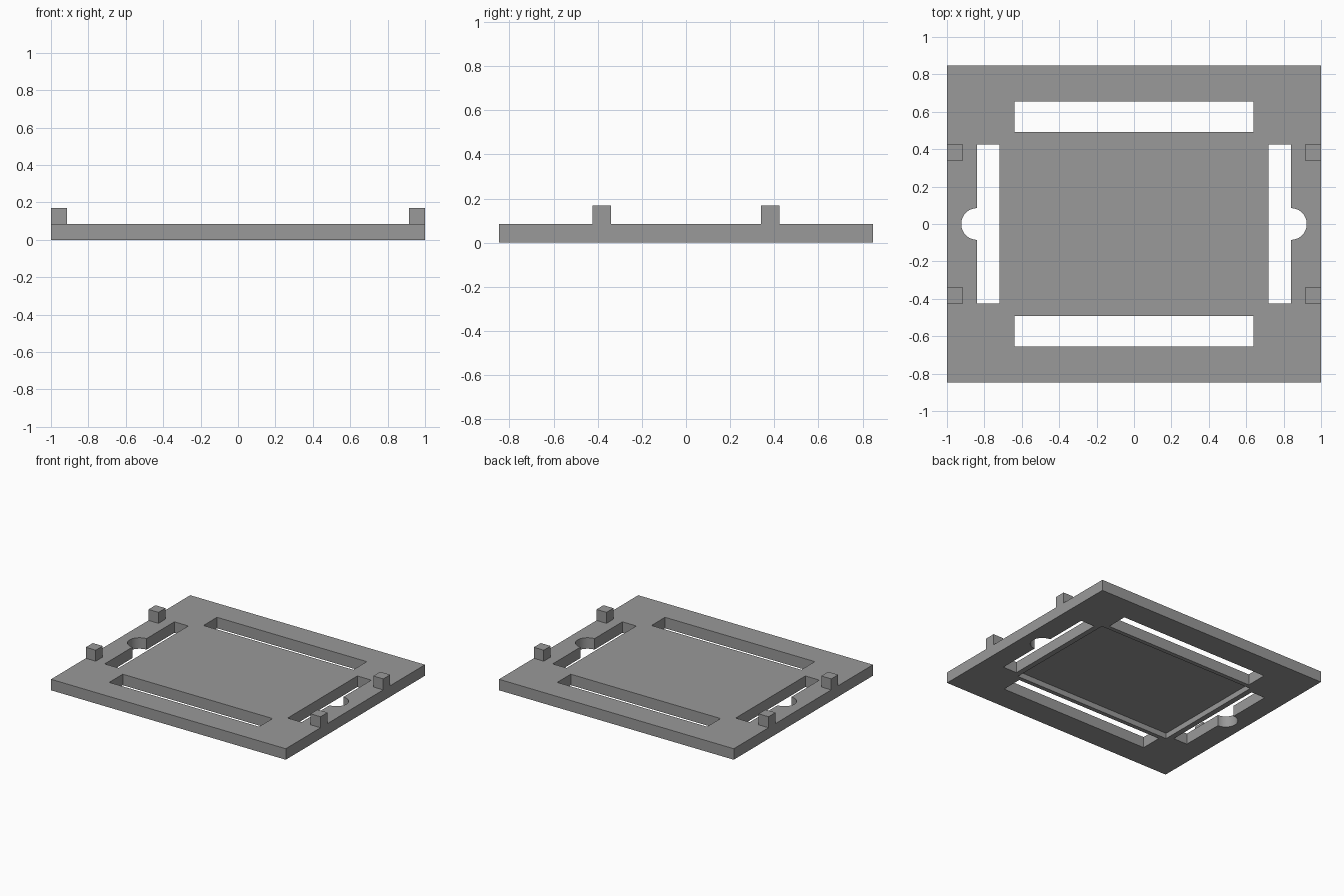
import bpy, bmesh, math

if "Cube" in bpy.data.objects:
    bpy.data.objects.remove(bpy.data.objects["Cube"])

U = 0.0847                     # plate thickness, also the post size
grey = bpy.data.materials.new("grey")
grey.diffuse_color = (0.32, 0.32, 0.32, 1)
grey.use_nodes = True
grey.node_tree.nodes["Principled BSDF"].inputs["Base Color"].default_value = grey.diffuse_color


def prism(name, outline, z0, z1):
    """Extrude a flat outline between two heights."""
    bm = bmesh.new()
    face = bm.faces.new([bm.verts.new((x, y, z0)) for x, y in outline])
    ext = bmesh.ops.extrude_face_region(bm, geom=[face])
    top = [v for v in ext["geom"] if isinstance(v, bmesh.types.BMVert)]
    bmesh.ops.translate(bm, verts=top, vec=(0, 0, z1 - z0))
    bmesh.ops.recalc_face_normals(bm, faces=bm.faces)
    mesh = bpy.data.meshes.new(name)
    bm.to_mesh(mesh)
    bm.free()
    mesh.materials.append(grey)
    obj = bpy.data.objects.new(name, mesh)
    bpy.context.collection.objects.link(obj)
    return obj


def rect(x0, x1, y0, y1):
    return [(x0, y0), (x1, y0), (x1, y1), (x0, y1)]


def cut(target, cutter):
    """Subtract the cutter, then remove it."""
    mod = target.modifiers.new("cut", 'BOOLEAN')
    mod.operation, mod.solver, mod.object = 'DIFFERENCE', 'EXACT', cutter
    bpy.context.view_layer.objects.active = target
    bpy.ops.object.modifier_apply(modifier=mod.name)
    bpy.data.objects.remove(cutter)


# Base plate
plate = prism("base_plate", rect(-1, 1, -0.847, 0.847), 0, U)

# Shallow recess under the centre
cut(plate, prism("recess_cutter", rect(-0.678, 0.678, -0.458, 0.458), -0.1, U / 2))

# Side slot outline with a round finger notch on its outer edge
notch = [(0.839 + U * math.cos(a), U * math.sin(a))
         for a in (math.radians(-90 + 180 * i / 24) for i in range(25))]
side_slot = [(0.72, -0.424), (0.839, -0.424)] + notch + [(0.839, 0.424), (0.72, 0.424)]

for s in (-1, 1):
    # Long slots at front and back
    ys = sorted((s * 0.491, s * 0.656))
    cut(plate, prism("long_slot_cutter", rect(-0.638, 0.638, *ys), -0.1, 0.2))
    # Notched slots at left and right
    cut(plate, prism("side_slot_cutter", [(s * x, y) for x, y in side_slot], -0.1, 0.2))

# Smooth only the round notches
bpy.ops.object.select_all(action='DESELECT')
plate.select_set(True)
bpy.context.view_layer.objects.active = plate
bpy.ops.object.shade_smooth_by_angle(angle=math.radians(30))

# Four square posts on the side edges
for sx, side in ((-1, "left"), (1, "right")):
    for sy, end in ((-1, "front"), (1, "back")):
        xs = sorted((sx * (1 - U), sx * 1))
        ys = sorted((sy * 0.339, sy * 0.424))
        prism(f"post_{end}_{side}", rect(*xs, *ys), U, 2 * U)
